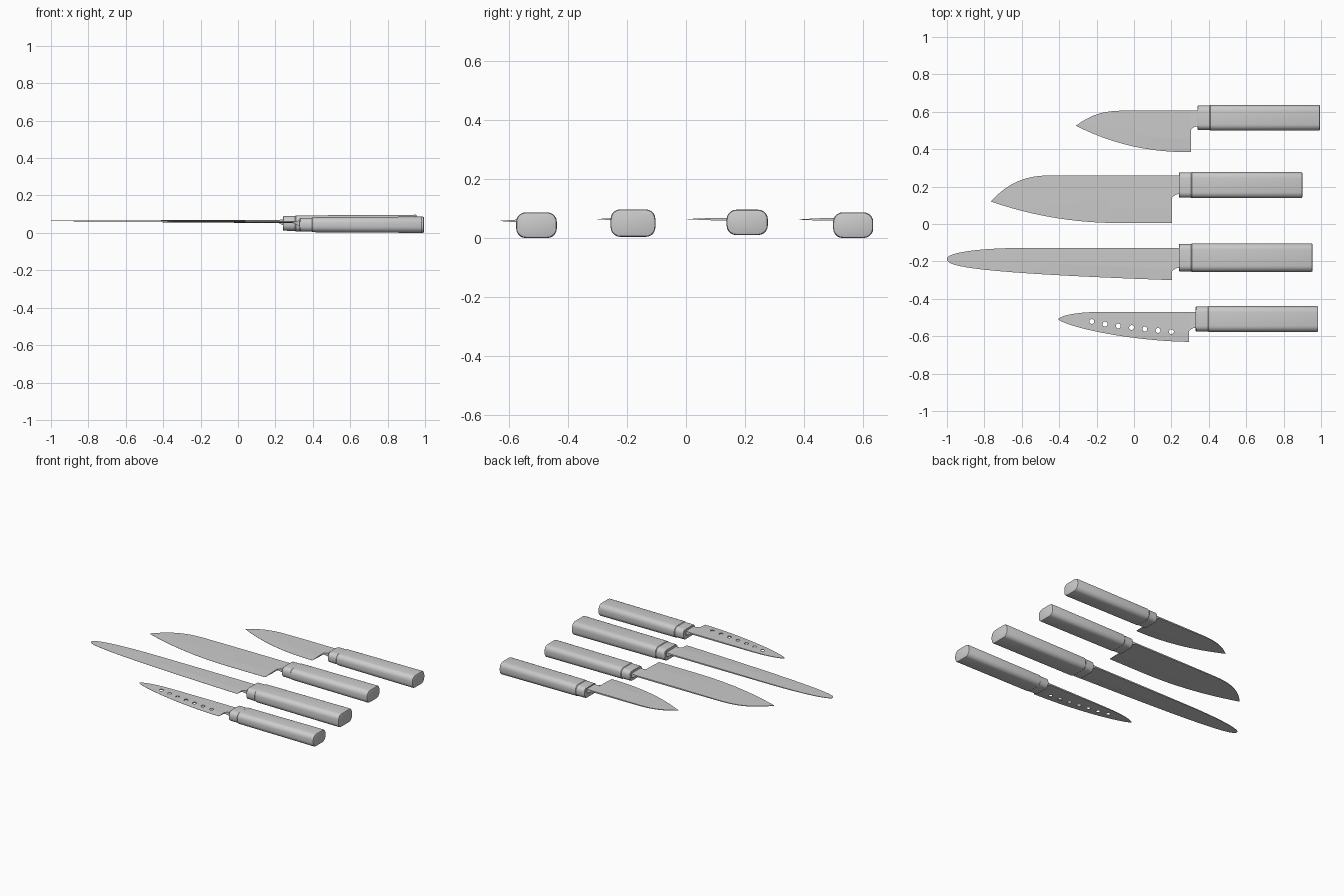
import bpy, bmesh, math

if "Cube" in bpy.data.objects:
    bpy.data.objects.remove(bpy.data.objects["Cube"])


def swell(u, p, q):
    """Rounded growth from 0 at the tip to 1, used for every blade outline."""
    u = min(max(u, 0), 1)
    return (1 - (1 - u) ** p) ** q


def loft(name, rings, angle=30):
    """Skin a row of equal-sized rings and cap both ends."""
    bm = bmesh.new()
    rows = [[bm.verts.new(p) for p in ring] for ring in rings]
    n = len(rings[0])
    for a, b in zip(rows, rows[1:]):
        for i in range(n):
            j = (i + 1) % n
            bm.faces.new((a[i], a[j], b[j], b[i]))
    bm.faces.new(rows[0][::-1])
    bm.faces.new(rows[-1])
    bmesh.ops.recalc_face_normals(bm, faces=bm.faces)
    me = bpy.data.meshes.new(name)
    bm.to_mesh(me)
    bm.free()
    ob = bpy.data.objects.new(name, me)
    bpy.context.collection.objects.link(ob)
    bpy.ops.object.select_all(action='DESELECT')
    ob.select_set(True)
    bpy.context.view_layer.objects.active = ob
    bpy.ops.object.shade_smooth_by_angle(angle=math.radians(angle))
    return ob


def grip_ring(x, cy, cz, hy, hz):
    """Rounded-rectangle section of the handle."""
    r = min(0.032, hz * 0.8)
    ring = []
    for k, (sy, sz) in enumerate([(1, 1), (-1, 1), (-1, -1), (1, -1)]):
        for s in range(6):
            a = math.pi / 2 * (k + s / 5)
            ring.append((x, cy + sy * (hy - r) + r * math.cos(a),
                         cz + sz * (hz - r) + r * math.sin(a)))
    return ring


def blade(name, tip, heel, spine, edge, bevel, z):
    """Flat blade with a bevel running to the cutting edge."""
    (x0, y0), (rise, length, p, q), (drop, full, ep, eq) = tip, spine, edge
    count = 32
    rings = []
    for i in range(count + 1):
        f = 0.001 + 0.999 * (i / count) ** 1.8
        x = x0 + (heel - x0) * f
        top = y0 + rise * swell((x - x0) / length, p, q)
        low = y0 - drop * swell((x - x0) / full, ep, eq)
        mid = low + min(bevel, (top - low) * 0.5)
        th = 0.0045 * min(1, 0.3 + f)
        rings.append([(x, top, z + th), (x, mid, z + th * .9), (x, low, z + .0006),
                      (x, low, z - .0006), (x, mid, z - th * .9), (x, top, z - th)])
    return loft(name + "_blade", rings, 2)


def neck(name, heel, end, top_y, low_y, z):
    """Curved wedge that thickens from the blade into the collar."""
    rings = []
    for i in range(7):
        f = i / 6
        x = heel + (end - heel) * f
        low = low_y - 0.018 * (1 - f) ** 3
        up, down = z + .0045 + .004 * f, z - .0045 - .024 * f
        rings.append([(x, top_y, up), (x, low, up), (x, low, down), (x, top_y, down)])
    loft(name + "_neck", rings)


def handle(name, x0, x1, cy, hy, z0, z1):
    """Tapered grip and a slightly smaller collar in front of it."""
    cz, hz, xc = (z0 + z1) / 2, (z1 - z0) / 2, x0 + 0.065
    ring = lambda x, d, taper: grip_ring(x, cy, cz, hy - d, hz * taper - d)
    loft(name + "_collar", [ring(x0, .005, .9), ring(x0 + .003, .003, .9), ring(xc + .01, .003, .92)])
    loft(name + "_grip", [ring(xc, .003, .92), ring(xc + .004, 0, .92), ring(x1 - .007, 0, 1),
                          ring(x1 - .002, .002, 1), ring(x1, .006, 1)])


def drill(ob, z):
    """Row of round holes following the edge of the blade."""
    for i in range(7):
        y = -0.521 - 0.055 * (i / 6) ** 0.75
        bpy.ops.mesh.primitive_cylinder_add(vertices=20, radius=0.013, depth=0.1,
                                            location=(-0.226 + 0.071 * i, y, z))
        cutter = bpy.context.object
        cutter.hide_render = True
        mod = ob.modifiers.new("hole", 'BOOLEAN')
        mod.operation, mod.solver, mod.object = 'DIFFERENCE', 'EXACT', cutter
        bpy.context.view_layer.objects.active = ob
        bpy.ops.object.modifier_apply(modifier=mod.name)
        bpy.data.objects.remove(cutter)


def knife(name, tip, spine, edge, bevel, z, grip):
    """One whole knife; spine and edge are (height, length, roundness p, q)."""
    heel = grip[0] - 0.036
    body = blade(name, tip, heel, spine, edge, bevel, z)
    neck(name, heel, grip[0] + 0.01, tip[1] + spine[0], grip[2] - grip[3] + 0.022, z)
    handle(name, *grip)
    return body


knife("petty_knife", (-.31, .525), (.081, .26, 2.5, 1), (.141, .615, 2.2, 1), .07, .063,
      (.34, .995, .568, .068, 0, .087))
knife("broad_knife", (-.765, .12), (.14, .35, 2.8, 1), (.115, .7, 2.1, 1), .085, .064,
      (.24, .90, .208, .07, .01, .096))
knife("slicing_knife", (-1, -.185), (.058, .5, 2.5, .5), (.115, 1.2, 1, .37), .06, .064,
      (.24, .955, -.18, .076, .004, .097))
holed = knife("holed_knife", (-.405, -.51), (.04, .255, 2.5, .6), (.12, .7, 1.7, .75), .05, .058,
              (.33, .985, -.508, .069, 0, .087))
drill(holed, .058)
